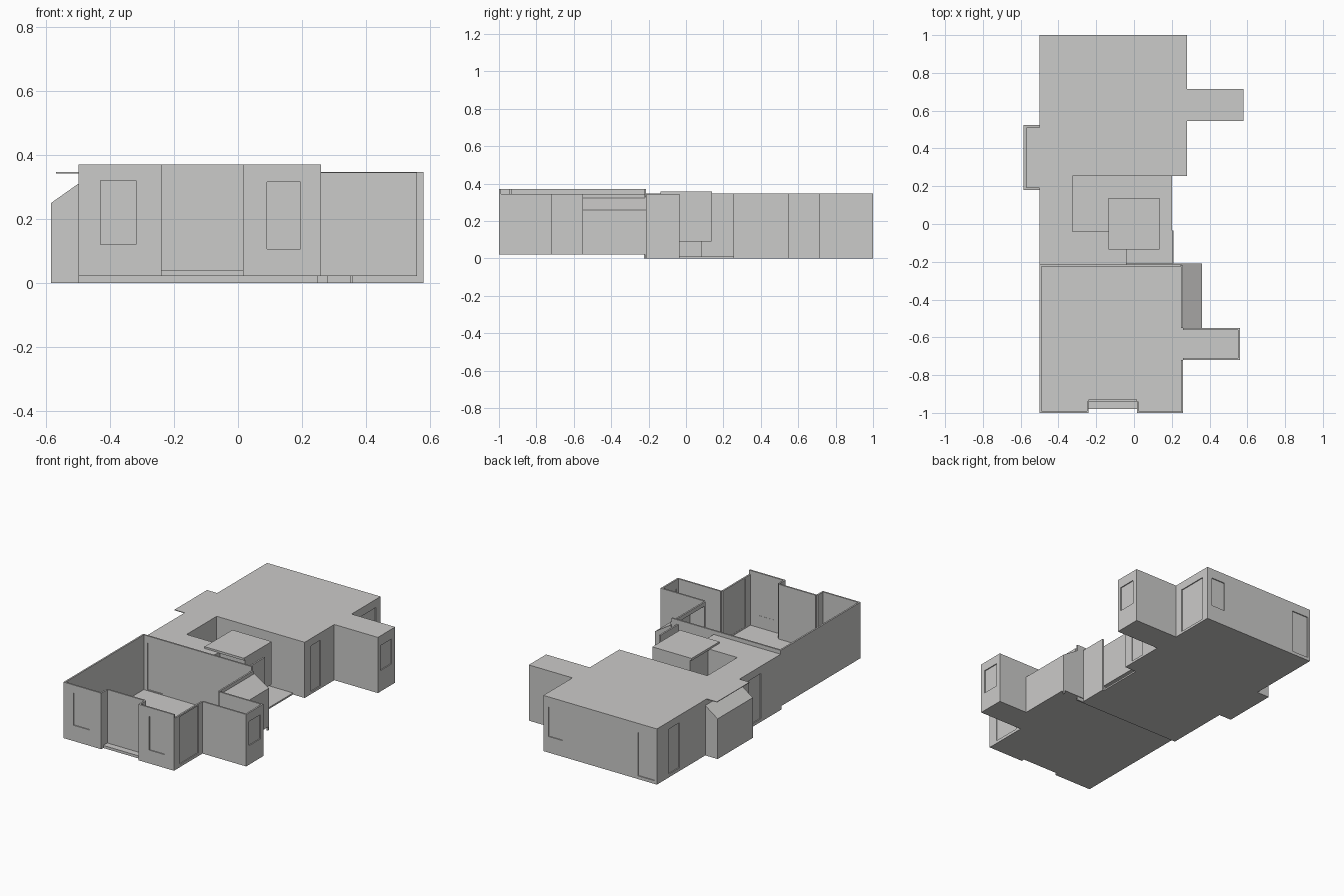
import bpy, bmesh
from mathutils import Matrix, Vector

if "Cube" in bpy.data.objects:
    bpy.data.objects.remove(bpy.data.objects["Cube"])

T = 0.01  # wall thickness
mat = bpy.data.materials.new("plain_grey")
mat.diffuse_color = (0.6, 0.595, 0.585, 1)
mat.use_nodes = True
mat.node_tree.nodes["Principled BSDF"].inputs["Base Color"].default_value = mat.diffuse_color


def finish(name, bm):
    bmesh.ops.recalc_face_normals(bm, faces=bm.faces)
    me = bpy.data.meshes.new(name)
    bm.to_mesh(me)
    bm.free()
    me.materials.append(mat)
    ob = bpy.data.objects.new(name, me)
    bpy.context.collection.objects.link(ob)
    return ob


def add_box(bm, x0, x1, y0, y1, z0, z1):
    c = Vector(((x0 + x1) / 2, (y0 + y1) / 2, (z0 + z1) / 2))
    m = Matrix.Translation(c) @ Matrix.Diagonal((abs(x1 - x0), abs(y1 - y0), abs(z1 - z0), 1))
    bmesh.ops.create_cube(bm, size=1, matrix=m)


def box(name, *b):
    bm = bmesh.new()
    add_box(bm, *b)
    return finish(name, bm)


def prism(name, pts, direction):
    """Extrude a closed 3D outline along a direction."""
    bm = bmesh.new()
    f = bm.faces.new([bm.verts.new(p) for p in pts])
    r = bmesh.ops.extrude_face_region(bm, geom=[f], use_keep_orig=True)
    vs = [v for v in r["geom"] if isinstance(v, bmesh.types.BMVert)]
    bmesh.ops.translate(bm, verts=vs, vec=direction)
    return finish(name, bm)


def slab(name, pts, z0, z1):
    return prism(name, [(x, y, z0) for x, y in pts], (0, 0, z1 - z0))


def wall(name, p, q, z0, z1, openings=()):
    """Axis-aligned wall, thickness to the left of p->q, with recessed panes in openings."""
    bm = bmesh.new()
    along_x = abs(q[0] - p[0]) > abs(q[1] - p[1])
    i = 0 if along_x else 1
    side = (1 if q[0] > p[0] else -1) if along_x else (-1 if q[1] > p[1] else 1)
    base = p[1 - i]

    def piece(a, b, c, d, d0=0.0, d1=T):
        if b - a < 1e-5 or d - c < 1e-5:
            return
        e0, e1 = base + side * d0, base + side * d1
        add_box(bm, *((a, b, e0, e1) if along_x else (e0, e1, a, b)), c, d)

    u, end = sorted((p[i], q[i]))
    for a, b, c, d in sorted(openings):
        piece(u, a, z0, z1)
        piece(a, b, z0, c)
        piece(a, b, d, z1)
        piece(a, b, c, d, 0.006, 0.009)
        u = b
    piece(u, end, z0, z1)
    return finish(name, bm)


def bay(name, xw, xo, y0, y1, z0, ze, zw):
    """Lean-to bay: outer wall, sloped roof and two sloping side walls."""
    s = 1 if xo > xw else -1
    box(name + "_outer_wall", xo - s * T, xo, y0, y1, z0, ze)
    prism(name + "_sloped_roof", [(xw, y0, zw), (xo, y0, ze), (xo, y0, ze - T), (xw, y0, zw - T)],
          (0, y1 - y0, 0))
    for tag, y in (("front", y0), ("back", y1 - T)):
        prism(f"{name}_{tag}_side", [(xw, y, z0), (xo, y, z0), (xo, y, ze), (xw, y, zw)], (0, T, 0))


# Rear block: floor and flat roof
rear = [(-.5, -.22), (-.04, -.22), (-.04, -.04), (-.325, -.04), (-.325, .255), (.28, .255),
        (.28, .545), (.58, .545), (.58, .715), (.28, .715), (.28, 1), (-.5, 1)]
slab("rear_floor", [(-.5, -.22), (.2, -.22), (.2, .255)] + rear[5:], 0, .01)
slab("rear_roof", rear + [(-.5, .51), (-.57, .51), (-.57, .19), (-.5, .19)], .342, .346)

# Rear walls, keyed by outline edge, with doors and windows
rear_openings = {5: [(.315, .41, .015, .30)], 7: [(.57, .68, .13, .285)],
                 9: [(.765, .955, .015, .295)],
                 10: [(-.485, -.37, .02, .29), (.15, .245, .10, .285)],
                 11: [(.78, .88, .02, .30), (-.02, .10, .02, .30)]}
for k in range(1, len(rear)):
    wall(f"rear_wall_{k}", rear[k], rear[(k + 1) % len(rear)], .01, .342, rear_openings.get(k, ()))
bay("left_bay", -.5, -.585, .18, .525, 0, .25, .31)
box("left_bay_floor", -.585, -.5, .18, .525, 0, .01)

# Courtyard: screen wall and raised canopy block on a base
box("courtyard_screen", .2, .21, -.21, -.035, 0, .345)
box("canopy_top", -.135, .135, -.135, .138, .343, .357)
box("canopy_body", -.122, .135, -.122, .135, .09, .343)
box("canopy_base", -.1, .1, -.04, .085, .01, .09)

# Front block: open-topped room with its floor raised
front = [(-.5, -.22), (-.5, -1), (-.24, -1), (-.24, -.94), (.015, -.94), (.015, -1), (.26, -1),
         (.26, -.72), (.56, -.72), (.56, -.55), (.26, -.55), (.26, -.22)]
slab("front_floor", front[:10] + [(.36, -.55), (.36, -.21), (-.5, -.21)], .022, .03)
box("entry_ledge", -.24, .015, -.98, -.93, .022, .038)
front_openings = {1: [(-.43, -.32, .12, .32)], 5: [(.09, .195, .105, .315)],
                  6: [(-.94, -.76, .04, .335)], 8: [(-.69, -.58, .14, .29)]}
for k in range(len(front) - 2):
    top = .37 if k < 6 else .345
    wall(f"front_wall_{k}", front[k], front[k + 1], .03, top, front_openings.get(k, ()))
box("bay_lintel", .25, .26, -.55, -.22, .32, .345)
wall("dividing_wall", (-.5, -.225), (.25, -.225), 0, .37, [(-.465, -.36, .035, .325)])
bay("right_bay", .25, .36, -.55, -.21, .022, .26, .33)
box("right_bay_foot", .35, .36, -.22, -.21, 0, .022)
